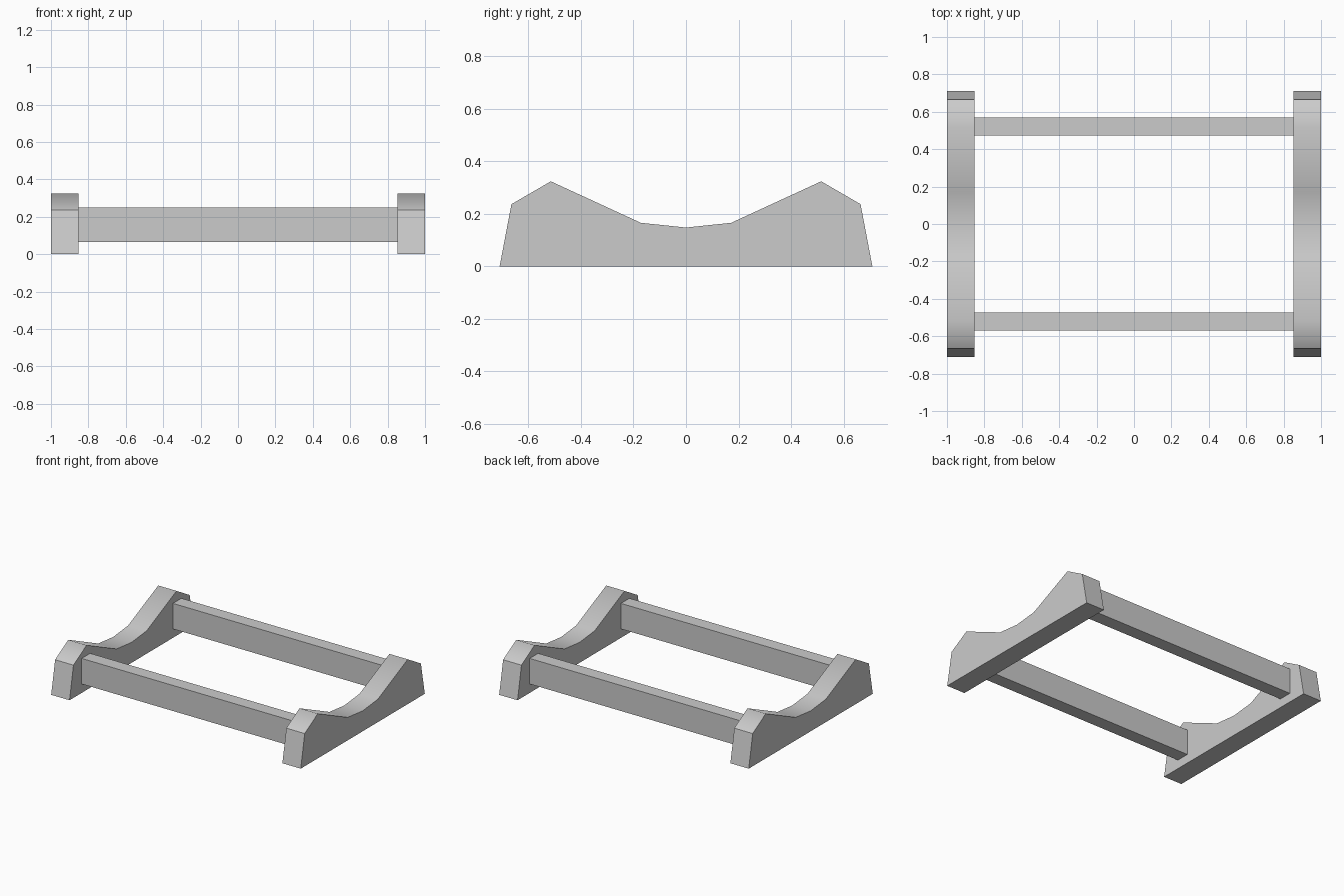
import bpy
import bmesh

cube = bpy.data.objects.get("Cube")
if cube:
    bpy.data.objects.remove(cube, do_unlink=True)

# Single plain grey
GREY = (0.6, 0.6, 0.6, 1.0)
grey = bpy.data.materials.new("plain_grey")
grey.use_nodes = True
grey.diffuse_color = GREY
grey.node_tree.nodes["Principled BSDF"].inputs["Base Color"].default_value = GREY


def add_object(name, bm):
    bmesh.ops.recalc_face_normals(bm, faces=bm.faces)
    mesh = bpy.data.meshes.new(name)
    bm.to_mesh(mesh)
    bm.free()
    mesh.materials.append(grey)
    obj = bpy.data.objects.new(name, mesh)
    bpy.context.collection.objects.link(obj)
    return obj


def cradle_end(name, x0, x1):
    """End board with a saddle-shaped top, extruded across x."""
    half = [(0.71, 0), (0.665, 0.237), (0.515, 0.324), (0.172, 0.166)]
    profile = half + [(0, 0.148)] + [(-y, z) for y, z in reversed(half)]
    bm = bmesh.new()
    face = bm.faces.new([bm.verts.new((x0, y, z)) for y, z in profile])
    ext = bmesh.ops.extrude_face_region(bm, geom=[face])
    moved = [g for g in ext["geom"] if isinstance(g, bmesh.types.BMVert)]
    bmesh.ops.translate(bm, verts=moved, vec=(x1 - x0, 0, 0))
    bmesh.ops.recalc_face_normals(bm, faces=bm.faces)
    # Smooth the curved top only, with crisp borders
    for f in bm.faces:
        f.smooth = f.normal.z > 0.5
    for e in bm.edges:
        e.smooth = all(f.smooth for f in e.link_faces)
    return add_object(name, bm)


def rail(name, y):
    """Straight rail joining the two end boards."""
    bm = bmesh.new()
    bmesh.ops.create_cube(bm, size=1)
    bmesh.ops.scale(bm, verts=bm.verts, vec=(1.71, 0.097, 0.185))
    bmesh.ops.translate(bm, verts=bm.verts, vec=(0, y, 0.157))
    return add_object(name, bm)


cradle_end("left_end", 0.853, 1.0)
cradle_end("right_end", -1.0, -0.853)
rail("front_rail", -0.522)
rail("back_rail", 0.522)
